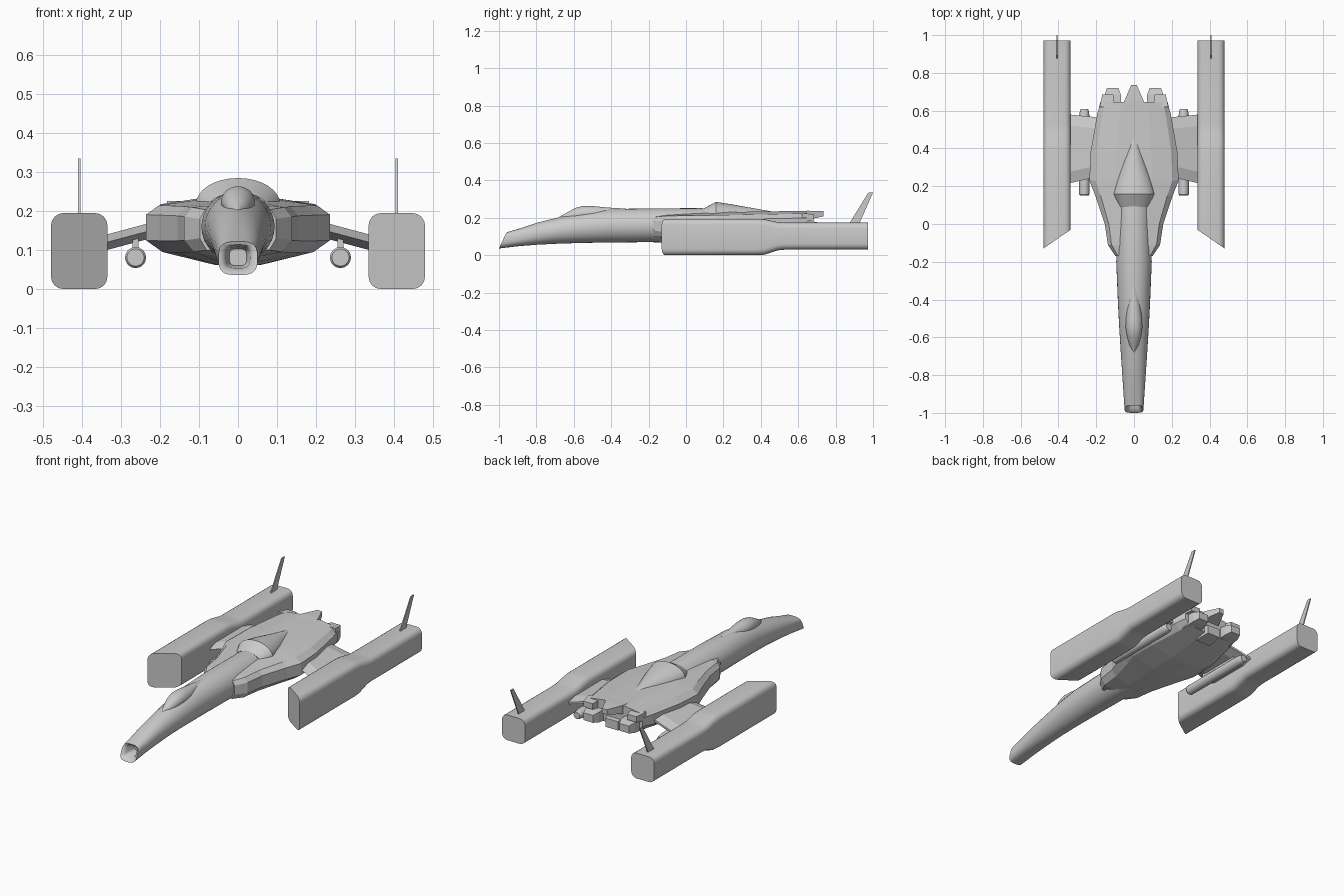
import bpy, bmesh
from math import sin, cos, pi, radians, copysign
from mathutils import Vector


def loft(name, rings, mirror=False, smooth=30):
    """Skin a list of equal-length closed rings and cap both ends."""
    bm = bmesh.new()
    rows = [[bm.verts.new(p) for p in r] for r in rings]
    n = len(rows[0])
    for a, b in zip(rows, rows[1:]):
        for i in range(n):
            j = (i + 1) % n
            bm.faces.new((a[i], a[j], b[j], b[i]))
    bm.faces.new(rows[0])
    bm.faces.new(rows[-1])
    bmesh.ops.recalc_face_normals(bm, faces=bm.faces)
    me = bpy.data.meshes.new(name)
    bm.to_mesh(me)
    bm.free()
    ob = bpy.data.objects.new(name, me)
    bpy.context.collection.objects.link(ob)
    if mirror:
        m = ob.modifiers.new("mirror", 'MIRROR')
        m.use_mirror_merge = False
    if smooth:
        bpy.ops.object.select_all(action='DESELECT')
        ob.select_set(True)
        bpy.context.view_layer.objects.active = ob
        bpy.ops.object.shade_smooth_by_angle(angle=radians(smooth))
    return ob


def oval(y, hw, z0, z1, power=2.0, lean=0.0, x=0.0, n=32):
    """Superellipse ring; lean pushes its top backwards."""
    pts = []
    for i in range(n):
        t = 2 * pi * i / n
        c, s = cos(t), sin(t)
        u = copysign(abs(c) ** (2 / power), c)
        v = copysign(abs(s) ** (2 / power), s)
        pts.append((x + hw * u, y + lean * (v + 1) / 2, (z0 + z1) / 2 + (z1 - z0) / 2 * v))
    return pts


def rounded(yfun, x0, x1, z0, z1, r, k=5):
    """Rounded rectangle ring; yfun gives y from x."""
    pts = []
    for q, (cx, cz) in enumerate([(x1 - r, z1 - r), (x0 + r, z1 - r), (x0 + r, z0 + r), (x1 - r, z0 + r)]):
        for i in range(k):
            a = pi / 2 * (q + i / (k - 1))
            x = cx + r * cos(a)
            pts.append((x, yfun(x), cz + r * sin(a)))
    return pts


def rect(y, x0, x1, z0, z1):
    return [(x0, y, z0), (x1, y, z0), (x1, y, z1), (x0, y, z1)]


# long drooping neck with a hollow intake at the nose
loft("neck_fuselage", [
    oval(-0.90, 0.022, 0.060, 0.103, 3.5),
    oval(-0.975, 0.031, 0.054, 0.108, 3.5, 0.03),
    oval(-0.995, 0.040, 0.043, 0.114, 3.5, 0.038),
    oval(-1.00, 0.050, 0.036, 0.122, 3.2, 0.04),
    oval(-0.90, 0.056, 0.048, 0.146, 2.6, 0.02),
    oval(-0.80, 0.062, 0.056, 0.173, 2.3),
    oval(-0.68, 0.070, 0.062, 0.203),
    oval(-0.55, 0.078, 0.066, 0.230),
    oval(-0.42, 0.085, 0.068, 0.247),
    oval(-0.20, 0.094, 0.070, 0.250),
    oval(0.08, 0.092, 0.064, 0.252),
    oval(0.22, 0.080, 0.068, 0.235),
    oval(0.40, 0.030, 0.095, 0.210)], smooth=40)

# teardrop cockpit bump
loft("canopy", [oval(y, w, 0.18, z) for y, w, z in [
    (-0.68, 0.004, 0.204), (-0.64, 0.025, 0.226), (-0.59, 0.038, 0.253), (-0.55, 0.044, 0.264),
    (-0.50, 0.043, 0.263), (-0.42, 0.035, 0.255), (-0.32, 0.012, 0.249)]], smooth=50)

# dorsal hump behind the neck
loft("dorsal_hump", [oval(y, w, 0.15, z) for y, w, z in [
    (0.09, 0.082, 0.248), (0.16, 0.108, 0.285), (0.24, 0.088, 0.273),
    (0.34, 0.058, 0.255), (0.47, 0.014, 0.232)]], smooth=35)

# faceted main hull: half section mirrored inside each ring
def hull_ring(y, w, keel, low, edge, top):
    half = [(0.25 * w, keel), (0.82 * w, low - 0.03), (w, low), (w, edge),
            (0.86 * w, edge + 0.024), (0.40 * w, top)]
    return [(x, y, z) for x, z in half] + [(-x, y, z) for x, z in reversed(half)]

loft("main_hull", [hull_ring(*s) for s in [
    (-0.17, 0.098, 0.100, 0.130, 0.180, 0.205),
    (-0.11, 0.138, 0.080, 0.125, 0.186, 0.215),
    (0.00, 0.155, 0.066, 0.124, 0.188, 0.221),
    (0.15, 0.205, 0.062, 0.124, 0.190, 0.227),
    (0.23, 0.236, 0.062, 0.125, 0.191, 0.230),
    (0.38, 0.230, 0.066, 0.127, 0.194, 0.234),
    (0.58, 0.195, 0.095, 0.142, 0.198, 0.236),
    (0.645, 0.178, 0.115, 0.150, 0.200, 0.236)]], smooth=0)

# tail corner blocks, exhaust boxes and central tail spike
loft("tail_corner", [rect(0.62, 0.10, 0.182, 0.178, 0.226),
                     rect(0.685, 0.11, 0.168, 0.186, 0.218)], True, 0)
loft("exhaust_box", [rect(0.60, 0.065, 0.16, 0.115, 0.185),
                     rect(0.685, 0.07, 0.155, 0.122, 0.180),
                     rect(0.72, 0.083, 0.143, 0.130, 0.172)], True, 0)
loft("tail_spike", [rect(0.60, -0.06, 0.06, 0.17, 0.236),
                    rect(0.65, -0.052, 0.052, 0.19, 0.238),
                    rect(0.735, -0.015, 0.015, 0.208, 0.236)], smooth=0)
loft("lower_exhaust", [rect(0.58, -0.05, 0.05, 0.09, 0.16),
                       rect(0.67, -0.04, 0.04, 0.10, 0.15)], smooth=0)

# stub wings sloping down to the pods
def wing_ring(x, y0, y1, z):
    return [(x, y0, z), (x, y0 + 0.06, z + 0.02), (x, y1 - 0.06, z + 0.02), (x, y1, z + 0.006),
            (x, y1, z - 0.006), (x, y1 - 0.06, z - 0.02), (x, y0 + 0.06, z - 0.02)]

loft("stub_wing", [wing_ring(0.15, 0.26, 0.56, 0.170), wing_ring(0.345, 0.215, 0.58, 0.118)], True, 0)

# under-wing tubes and pylons
loft("wing_tube", [oval(y, r, 0.081 - r, 0.081 + r, x=0.263, n=20) for y, r in [
    (0.15, 0.022), (0.157, 0.027), (0.575, 0.027), (0.60, 0.023), (0.61, 0.019)]], True, 35)
loft("tube_pylon", [rect(0.27, 0.255, 0.271, 0.09, 0.14),
                    rect(0.53, 0.255, 0.271, 0.09, 0.14)], True, 0)

# side pods with slanted fronts and stepped-down tails
def slant(x):
    return -0.03 - (x - 0.335) / 0.145 * 0.10

loft("side_pod", [rounded(f, 0.335, 0.48, z0, z1, 0.032) for f, z0, z1 in [
    (slant, 0.0, 0.195),
    (lambda x: 0.38, 0.0, 0.195), (lambda x: 0.42, 0.003, 0.192),
    (lambda x: 0.49, 0.026, 0.177), (lambda x: 0.53, 0.03, 0.174),
    (lambda x: 0.972, 0.03, 0.174)]], True, 35)

# swept fins on the pod tails
fin = [(0.87, 0.165), (0.925, 0.165), (1.0, 0.335), (0.975, 0.335)]
loft("pod_fin", [[(x, y, z) for y, z in fin] for x in (0.4045, 0.4105)], True, 0)
